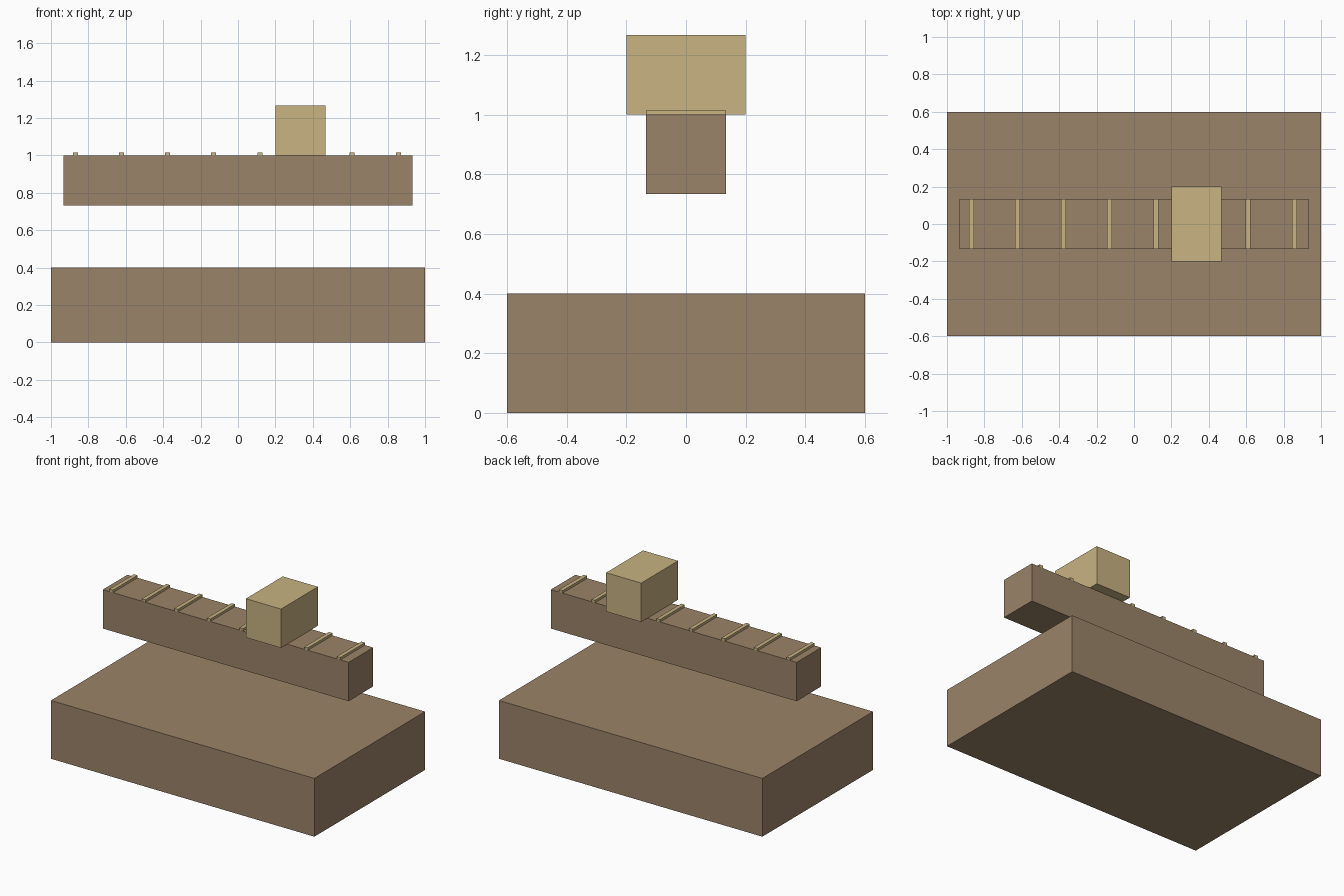
import bpy

cube = bpy.data.objects.get("Cube")
if cube:
    bpy.data.objects.remove(cube, do_unlink=True)


def linear(c):
    c /= 255
    return c / 12.92 if c <= 0.04045 else ((c + 0.055) / 1.055) ** 2.4


def material(name, rgb):
    mat = bpy.data.materials.new(name)
    mat.use_nodes = True
    colour = (*[linear(c) for c in rgb], 1)
    mat.diffuse_color = colour
    mat.node_tree.nodes["Principled BSDF"].inputs["Base Color"].default_value = colour
    return mat


def box(name, centre, size, mat):
    bpy.ops.mesh.primitive_cube_add(size=1, location=centre)
    obj = bpy.context.object
    obj.name = name
    obj.scale = size
    bpy.ops.object.transform_apply(location=False, rotation=False, scale=True)
    obj.data.materials.append(mat)
    return obj


brown = material("wood brown", (155, 131, 104))
tan = material("pale tan", (200, 179, 130))

# Base slab and the beam floating above it
box("base", (0, 0, 0.2), (2, 1.2, 0.4), brown)
box("beam", (0, 0, 0.8667), (1.8667, 0.2667, 0.2667), brown)

# Sliding block resting on the beam
box("slider_block", (0.3333, 0, 1.1333), (0.2667, 0.4, 0.2667), tan)

# Evenly spaced strips sunk halfway into the beam top
for i in range(8):
    box(f"marker_strip_{i + 1}", (-0.87 + i * 0.2467, 0, 1), (0.0267, 0.2664, 0.0333), tan)
